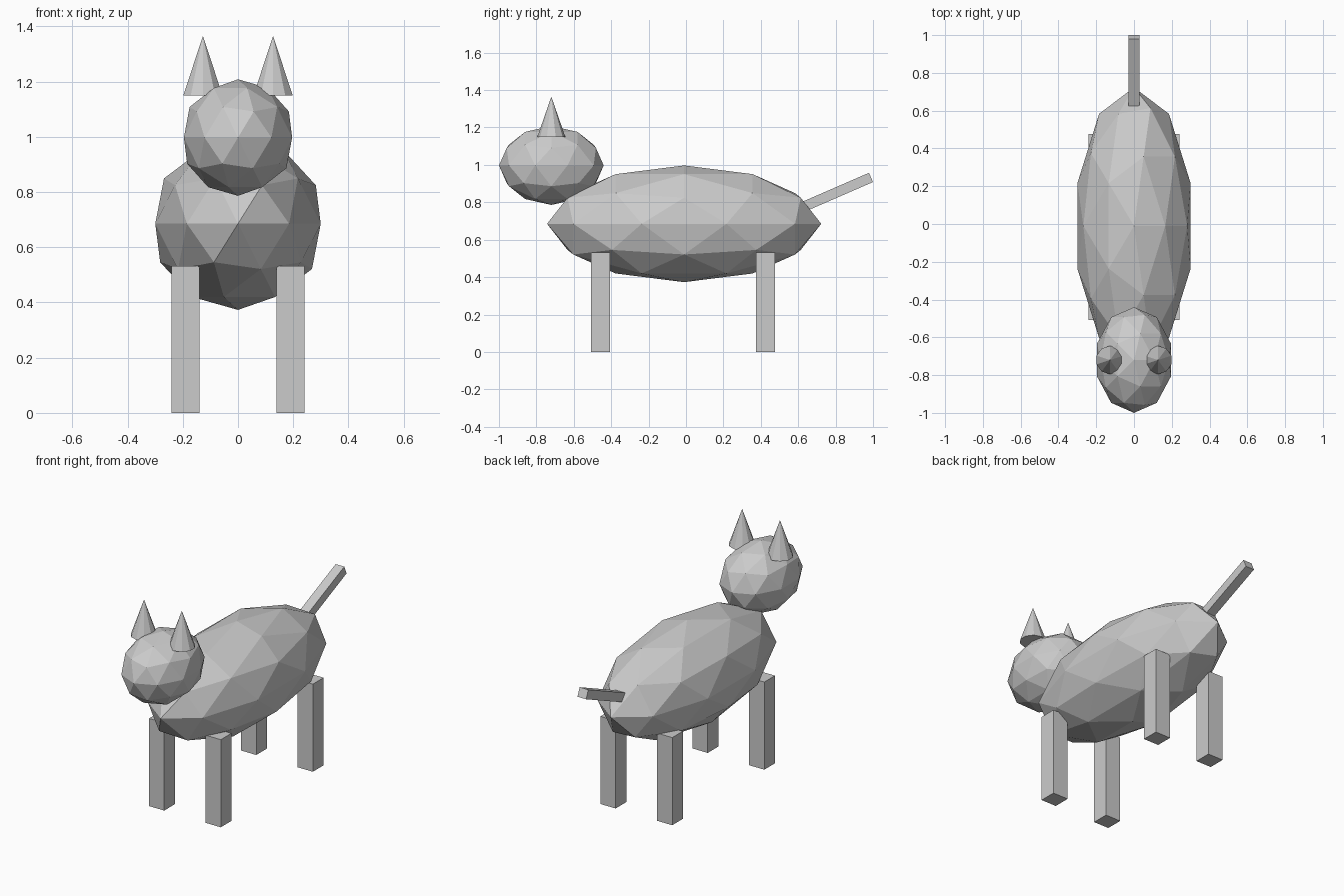
import bpy
import math

cube = bpy.data.objects.get("Cube")
if cube:
    bpy.data.objects.remove(cube, do_unlink=True)

# Single plain grey
grey = bpy.data.materials.new("plain grey")
grey.use_nodes = True
colour = (0.6, 0.6, 0.6, 1.0)
grey.diffuse_color = colour
grey.node_tree.nodes["Principled BSDF"].inputs["Base Color"].default_value = colour


def finish(name, scale=(1, 1, 1)):
    obj = bpy.context.object
    obj.name = name
    obj.scale = scale
    obj.data.materials.append(grey)
    bpy.ops.object.shade_flat()
    return obj


def ball(name, location, scale):
    bpy.ops.mesh.primitive_ico_sphere_add(subdivisions=2, radius=1, location=location)
    return finish(name, scale)


def box(name, location, size, tilt=0):
    bpy.ops.mesh.primitive_cube_add(size=1, location=location, rotation=(tilt, 0, 0))
    return finish(name, size)


# Faceted body and head
ball("body", (0, -0.01, 0.685), (0.315, 0.733, 0.312))
ball("head", (0, -0.72, 0.997), (0.206, 0.28, 0.211))

# Ears and legs on both sides
for side, sign in (("left", 1), ("right", -1)):
    bpy.ops.mesh.primitive_cone_add(vertices=10, radius1=0.075, radius2=0, depth=0.216,
                                    location=(sign * 0.127, -0.72, 1.257))
    finish(side + "_ear")
    for end, y in (("front", -0.458), ("back", 0.425)):
        box(f"{end}_{side}_leg", (sign * 0.19, y, 0.266), (0.102, 0.102, 0.532))

# Raised tail
tilt = math.radians(23.5)
length = 0.385
box("tail", (0, 0.989 - math.cos(tilt) * length / 2, 0.933 - math.sin(tilt) * length / 2),
    (0.058, length, 0.054), tilt)
